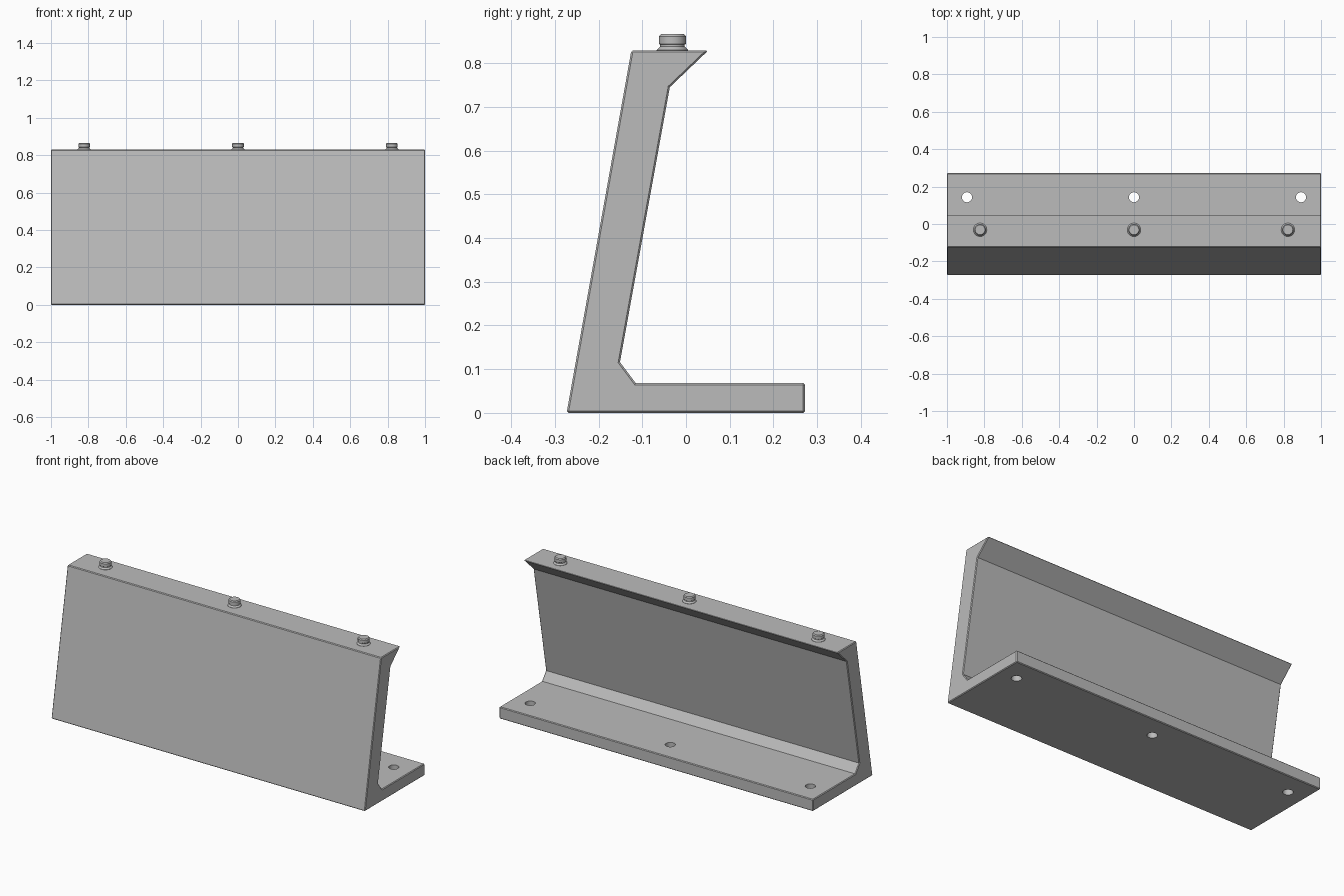
import bpy
import bmesh
import math

cube = bpy.data.objects.get("Cube")
if cube:
    bpy.data.objects.remove(cube, do_unlink=True)

grey = bpy.data.materials.new("light grey metal")
grey.use_nodes = True
grey.diffuse_color = (0.5, 0.5, 0.5, 1)
grey.node_tree.nodes["Principled BSDF"].inputs["Base Color"].default_value = (0.5, 0.5, 0.5, 1)


def add_object(name, bm):
    bmesh.ops.recalc_face_normals(bm, faces=bm.faces)
    mesh = bpy.data.meshes.new(name)
    bm.to_mesh(mesh)
    bm.free()
    mesh.materials.append(grey)
    obj = bpy.data.objects.new(name, mesh)
    bpy.context.collection.objects.link(obj)
    return obj


def turned(name, rings, x, y, sides=32):
    """Solid of revolution about a vertical axis from (radius, z) rings."""
    bm = bmesh.new()
    loops = []
    for r, z in rings:
        angles = [2 * math.pi * i / sides for i in range(sides)]
        loops.append([bm.verts.new((x + r * math.cos(a), y + r * math.sin(a), z)) for a in angles])
    for low, high in zip(loops, loops[1:]):
        for i in range(sides):
            j = (i + 1) % sides
            bm.faces.new((low[i], low[j], high[j], high[i]))
    bm.faces.new(loops[0][::-1])
    bm.faces.new(loops[-1])
    return add_object(name, bm)


def select_only(obj):
    bpy.ops.object.select_all(action='DESELECT')
    obj.select_set(True)
    bpy.context.view_layer.objects.active = obj


# Bracket: side profile (y, z) extruded along x
profile = [(-0.273, 0), (0.272, 0), (0.272, 0.068), (-0.115, 0.068),
           (-0.151, 0.116), (-0.037, 0.745), (0.051, 0.829), (-0.125, 0.829)]
bm = bmesh.new()
face = bm.faces.new([bm.verts.new((-1, y, z)) for y, z in profile])
extruded = bmesh.ops.extrude_face_region(bm, geom=[face])["geom"]
bmesh.ops.translate(bm, vec=(2, 0, 0),
                    verts=[v for v in extruded if isinstance(v, bmesh.types.BMVert)])
bracket = add_object("bracket", bm)

# Fine chamfer on the edges
bevel = bracket.modifiers.new("edge chamfer", 'BEVEL')
bevel.width = 0.004
bevel.segments = 1
bevel.limit_method = 'ANGLE'
bevel.angle_limit = math.radians(60)

# Mounting holes through the foot
for side, x in (("right", -0.893), ("middle", 0), ("left", 0.893)):
    cutter = turned(side + "_hole_cutter", [(0.027, -0.1), (0.027, 0.2)], x, 0.143)
    cutter.hide_render = True
    cutter.hide_set(True)
    cutter.display_type = 'WIRE'
    cut = bracket.modifiers.new(side + " hole", 'BOOLEAN')
    cut.operation = 'DIFFERENCE'
    cut.solver = 'EXACT'
    cut.object = cutter

# Apply the modifiers and remove the cutters
select_only(bracket)
for modifier in list(bracket.modifiers):
    bpy.ops.object.modifier_apply(modifier=modifier.name)
for obj in list(bpy.data.objects):
    if obj.name.endswith("_hole_cutter"):
        bpy.data.objects.remove(obj, do_unlink=True)
select_only(bracket)
bpy.ops.object.shade_smooth_by_angle(angle=math.radians(25))

# Studs on the top edge: flared collar, neck and chamfered head
stud_rings = [(0.036, 0.822), (0.036, 0.83), (0.028, 0.838), (0.028, 0.842),
              (0.031, 0.844), (0.031, 0.861), (0.026, 0.866)]
for side, x in (("right", -0.823), ("middle", 0), ("left", 0.823)):
    stud = turned(side + "_stud", stud_rings, x, -0.031)
    select_only(stud)
    bpy.ops.object.shade_smooth_by_angle(angle=math.radians(25))
